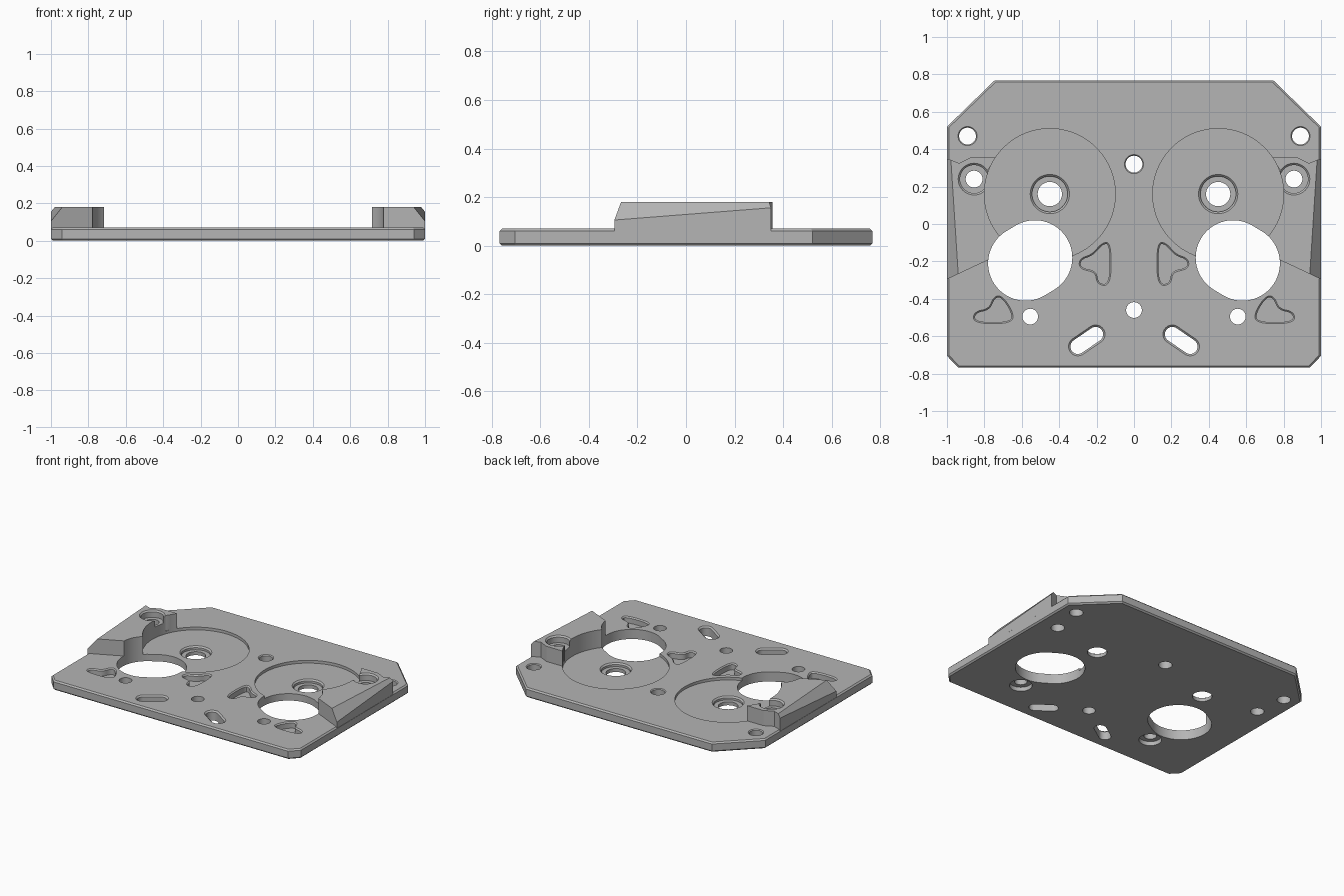
import bpy, bmesh, math
from mathutils import Vector

if "Cube" in bpy.data.objects:
    bpy.data.objects.remove(bpy.data.objects["Cube"], do_unlink=True)

grey = bpy.data.materials.new("machined grey")
grey.use_nodes = True
grey.diffuse_color = (0.46, 0.46, 0.46, 1)
grey.node_tree.nodes["Principled BSDF"].inputs["Base Color"].default_value = grey.diffuse_color

TOP, POD_TOP, LIP = 0.07, 0.18, 0.01


# Outline helpers, all counter-clockwise
def capsule(p, q, r, n=24):
    """Round-ended slot from p to q; a circle when p equals q."""
    a0 = math.atan2(q[1] - p[1], q[0] - p[0])
    pts = []
    for c, start in ((q, a0 - math.pi / 2), (p, a0 + math.pi / 2)):
        for i in range(n + (p != q)):
            a = start + math.pi * i / n
            pts.append((c[0] + r * math.cos(a), c[1] + r * math.sin(a)))
    return pts


def circle(x, y, r):
    return capsule((x, y), (x, y), r)


def rounded(pts, steps=3):
    """Soften a polygon by repeated corner cutting."""
    pts = [Vector(p) for p in pts]
    for _ in range(steps):
        new = []
        for i, p in enumerate(pts):
            q = pts[(i + 1) % len(pts)]
            new += [p.lerp(q, 0.25), p.lerp(q, 0.75)]
        pts = new
    return pts


def flip(pts):
    return [(-p[0], p[1]) for p in reversed(pts)]


def grow(pts, d):
    """Offset an outline outward by d."""
    out = []
    for i, p in enumerate(pts):
        p, a, b = Vector(p), Vector(pts[i - 1]), Vector(pts[(i + 1) % len(pts)])
        e, f = (p - a).normalized(), (b - p).normalized()
        n, m = Vector((e.y, -e.x)), Vector((f.y, -f.x))
        out.append(p + (n + m) * d / (1 + n.dot(m)))
    return out


def loft(name, outline, layers):
    """Solid through copies of the outline at (height, offset) layers."""
    bm = bmesh.new()
    rings = [[bm.verts.new((p[0], p[1], z)) for p in grow(outline, d)] for z, d in layers]
    for lo, hi in zip(rings, rings[1:]):
        for i in range(len(lo)):
            j = (i + 1) % len(lo)
            bm.faces.new((lo[i], lo[j], hi[j], hi[i]))
    bm.faces.new(rings[0][::-1])
    bm.faces.new(rings[-1])
    mesh = bpy.data.meshes.new(name)
    bm.to_mesh(mesh)
    bm.free()
    mesh.materials.append(grey)
    ob = bpy.data.objects.new(name, mesh)
    bpy.context.collection.objects.link(ob)
    return ob


def combine(tool, op):
    """Apply a boolean to the plate and discard the tool."""
    mod = plate.modifiers.new(op, "BOOLEAN")
    mod.operation, mod.solver, mod.object = op, "EXACT", tool
    tool.hide_render = True
    bpy.context.view_layer.objects.active = plate
    bpy.ops.object.modifier_apply(modifier=mod.name)
    bpy.data.objects.remove(tool, do_unlink=True)


def cut(outline, floor, top=TOP, lip=0.0, both=True):
    """Cut a pocket down to floor, with a chamfered lip at the top."""
    layers = [(floor, 0), (top - lip, 0)]
    if lip:
        layers.append((top, lip))
    layers.append((top + 0.3, lip))
    for shape in ([outline, flip(outline)] if both else [outline]):
        combine(loft("cutter", shape, layers), "DIFFERENCE")


# Base plate with clipped corners and chamfered rims
right_edge = [(0.94, -0.768), (1, -0.705), (1, 0.52), (0.745, 0.768)]
plate = loft("base_plate", right_edge + flip(right_edge),
             [(0, -LIP), (LIP, 0), (TOP - LIP, 0), (TOP, -LIP)])

# Raised side pods, with a sloping plane shaved off the outer edge
pod_outline = [(0.6, -0.108), (0.999, -0.295), (0.999, 0.35), (0.935, 0.325),
               (0.87, 0.357), (0.73, 0.357), (0.785, 0.285), (0.6, 0.2)]
corner = Vector((1, -0.29, 0.105))
slope = (Vector((0.94, -0.265, 0.18)) - corner).cross(Vector((0, 0.64, 0.05)))
for side in (1, -1):
    pod = loft("side_pod", pod_outline if side > 0 else flip(pod_outline),
               [(0.03, 0), (POD_TOP, 0)])
    bm = bmesh.new()
    bm.from_mesh(pod.data)
    res = bmesh.ops.bisect_plane(
        bm, geom=bm.verts[:] + bm.edges[:] + bm.faces[:], clear_inner=True,
        plane_co=(side * corner.x, corner.y, corner.z),
        plane_no=(side * slope.x, slope.y, slope.z))
    rim = [e for e in res["geom_cut"] if isinstance(e, bmesh.types.BMEdge)]
    bmesh.ops.contextual_create(bm, geom=rim)
    bmesh.ops.recalc_face_normals(bm, faces=bm.faces[:])
    bm.to_mesh(pod.data)
    bm.free()
    combine(pod, "UNION")

# Round gauge recesses with stepped centre bores
cut(capsule((0.45, 0.16), (0.45, 0.16), 0.35, 48), 0.05)
cut(circle(0.45, 0.16, 0.095), 0.025, 0.05, LIP)
cut(circle(0.45, 0.16, 0.065), -0.1)

# Large clearance openings
cut(capsule((0.53, -0.18), (0.58, -0.21), 0.2, 40), -0.1)

# Pod screw seats
cut(circle(0.855, 0.24, 0.075), 0.13, POD_TOP, LIP)
cut(circle(0.855, 0.24, 0.045), -0.1)

# Screw holes, the two outer front ones widened from below
cut(circle(0.89, 0.47, 0.045), -0.1, TOP, 0.006)
cut(circle(0.555, -0.495, 0.042), -0.1)
for x in (0.555, -0.555):
    combine(loft("cutter", circle(x, -0.495, 0.075), [(-0.1, 0), (0.03, 0)]), "DIFFERENCE")
cut(circle(0, 0.32, 0.045), -0.1, TOP, 0.006, both=False)
cut(circle(0, -0.46, 0.042), -0.1, both=False)

# Slanted slots
cut(capsule((0.205, -0.59), (0.3, -0.655), 0.04), -0.1, TOP, LIP)

# Blind pockets
inner_pocket = rounded([(0.13, -0.32), (0.19, -0.32), (0.2, -0.25), (0.285, -0.235),
                        (0.285, -0.19), (0.22, -0.17), (0.165, -0.105), (0.13, -0.11)])
outer_pocket = rounded([(0.655, -0.525), (0.85, -0.525), (0.85, -0.475), (0.77, -0.46),
                        (0.745, -0.395), (0.71, -0.39), (0.655, -0.47)])
cut(inner_pocket, 0.025, TOP, 0.008)
cut(outer_pocket, 0.025, TOP, 0.008)

# Smooth round walls, keep edges crisp
bpy.ops.object.select_all(action="DESELECT")
plate.select_set(True)
bpy.context.view_layer.objects.active = plate
bpy.ops.object.shade_smooth_by_angle(angle=math.radians(25))
